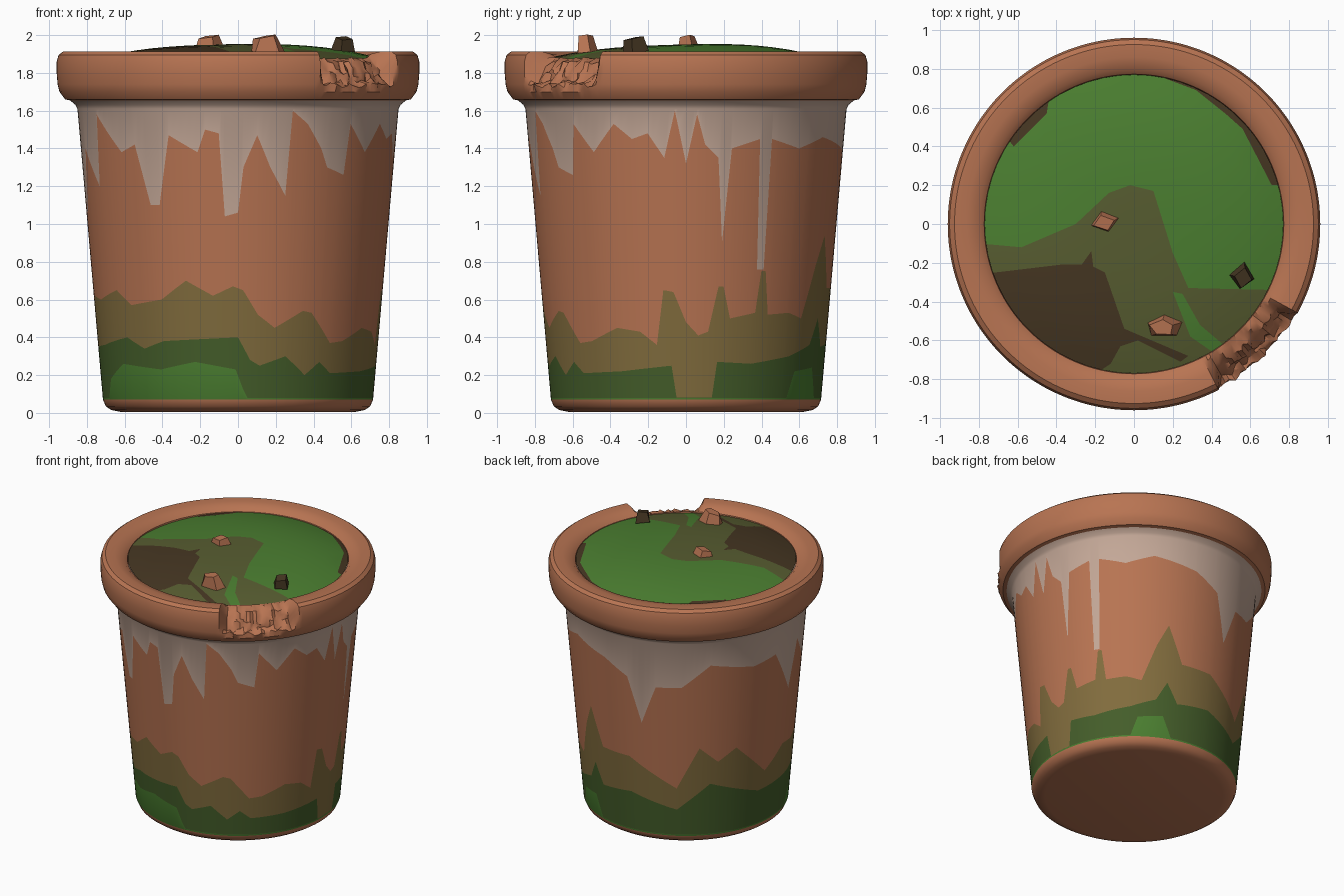
import bpy, bmesh, math, random
from mathutils import Vector, geometry

random.seed(4)
if "Cube" in bpy.data.objects:
    bpy.data.objects.remove(bpy.data.objects["Cube"])


def material(name, rgb):
    mat = bpy.data.materials.new(name)
    mat.use_nodes = True
    mat.diffuse_color = (*rgb, 1)
    mat.node_tree.nodes["Principled BSDF"].inputs["Base Color"].default_value = (*rgb, 1)
    return mat


terracotta = material("terracotta", (0.48, 0.175, 0.085))
limewash = material("limewash", (0.55, 0.39, 0.31))
stain = material("olive stain", (0.22, 0.15, 0.047))
algae = material("dark algae", (0.058, 0.11, 0.023))
bright_moss = material("bright moss", (0.07, 0.21, 0.03))
dull_moss = material("dull moss", (0.095, 0.108, 0.03))
soil = material("soil", (0.06, 0.037, 0.016))


def finish(name, bm, materials, angle=40):
    mesh = bpy.data.meshes.new(name)
    bm.to_mesh(mesh)
    bm.free()
    obj = bpy.data.objects.new(name, mesh)
    bpy.context.collection.objects.link(obj)
    for mat in materials:
        mesh.materials.append(mat)
    bpy.ops.object.select_all(action="DESELECT")
    obj.select_set(True)
    bpy.context.view_layer.objects.active = obj
    if angle:
        bpy.ops.object.shade_smooth_by_angle(angle=math.radians(angle))
    return obj


def lathe(angles, section, paint):
    """Sweep section(angle) -> [(radius, height)] round the axis, angle zero at the front."""
    bm = bmesh.new()
    columns = []
    for a in angles:
        s, c = math.sin(math.radians(a)), math.cos(math.radians(a))
        columns.append([bm.verts.new((r * s, -r * c, z)) for r, z in section(a)])
    for left, right in zip(columns, columns[1:] + columns[:1]):
        for k in range(len(left) - 1):
            face = bm.faces.new((left[k], right[k], right[k + 1], left[k + 1]))
            face.material_index = paint[k]
    return bm, columns


def edge_height(points, a):
    """Height of a ragged paint edge at an angle, joining (angle, percent) points."""
    loop = points + [(points[0][0] + 360, points[0][1])]
    a = a if a >= points[0][0] else a + 360
    for (a0, z0), (a1, z1) in zip(loop, loop[1:]):
        if a0 <= a <= a1:
            return (z0 + (z1 - z0) * (a - a0) / (a1 - a0)) / 100


# Ragged edges of the painted bands on the wall
wash_edge = [(0, 106), (2, 130), (7, 147), (12, 130), (18, 115), (20, 160), (26, 153),
             (32, 140), (35, 130), (43, 126), (45, 153), (54, 138), (63, 153), (70, 145),
             (76, 148), (82, 135), (86, 160), (90, 132), (94, 158), (97, 142), (102, 135),
             (104, 90), (107, 140), (118, 145), (119, 76), (122, 76), (123, 145), (136, 140),
             (150, 146), (172, 140), (185, 130), (192, 95), (200, 125), (213, 126), (227, 143),
             (250, 136), (264, 139), (278, 105), (284, 140), (296, 120), (298, 158), (312, 138),
             (319, 142), (325, 110), (329, 110), (334, 147), (345, 138), (348, 150), (353, 148),
             (355, 104)]
stain_edge = [(2, 65), (8, 52), (15, 45), (27, 54), (31, 53), (41, 37), (48, 38), (61, 45),
              (71, 43), (78, 36), (81, 65), (85, 64), (90, 48), (95, 41), (99, 43), (103, 67),
              (105, 67), (108, 50), (119, 53), (121, 75), (123, 75), (125, 52), (136, 53),
              (144, 50), (152, 78), (158, 94), (166, 66), (184, 66), (210, 45), (222, 77),
              (232, 65), (242, 74), (262, 48), (277, 62), (288, 60), (303, 65), (312, 57),
              (328, 60), (339, 70), (350, 62), (358, 67)]
algae_edge = [(0, 40), (5, 28), (9, 25), (20, 30), (29, 20), (36, 27), (42, 21), (62, 22),
              (84, 25), (86, 8), (101, 8), (103, 27), (118, 26), (138, 30), (152, 36),
              (158, 50), (164, 35), (184, 38), (210, 28), (228, 48), (258, 34), (288, 36),
              (308, 40), (318, 34), (328, 38)]
bright_edge = [(2, 13), (4, 8), (138, 8), (142, 22), (156, 24), (161, 8), (288, 8),
               (292, 18), (304, 26), (326, 23), (342, 27), (359, 23)]


def wall_section(a):
    heights = [0.07]
    for points in (bright_edge, algae_edge, stain_edge, wash_edge):
        heights.append(max(heights[-1] + 0.0006, edge_height(points, a)))
    heights.append(1.61)
    wall = [(0.715 + 0.135 * (z - 0.07) / 1.54, z) for z in heights]
    return [(0.62, 0.005), (0.67, 0.015), (0.70, 0.035)] + wall + [(0.86, 1.63), (0.89, 1.655)]


# Tapered wall with stained foot and dripping limewash
marks = {a for points in (wash_edge, stain_edge, algae_edge, bright_edge) for a, z in points}
wall_angles = sorted(marks | set(range(0, 360, 3)))
bm, columns = lathe(wall_angles, wall_section, [0, 0, 0, 1, 2, 3, 0, 4, 4, 4])
bm.faces.new([column[0] for column in reversed(columns)])
finish("pot_wall", bm, [terracotta, bright_moss, algae, stain, limewash])

# Rolled rim with a broken notch
rim_profile = [(0.87, 1.65), (0.915, 1.66), (0.945, 1.70), (0.955, 1.74), (0.96, 1.80),
               (0.96, 1.86), (0.95, 1.895), (0.925, 1.914), (0.86, 1.914), (0.80, 1.90),
               (0.772, 1.875), (0.765, 1.83)]
broken_profile = rim_profile[:3] + [(0.95, 1.735), (0.915, 1.745), (0.895, 1.76), (0.885, 1.79),
                                    (0.87, 1.82), (0.845, 1.85), (0.80, 1.87)] + rim_profile[10:]


def rim_section(a):
    broken = max(0, min(1, (17 - abs(a - 44)) / 2.5))
    section = []
    for k, (whole, chip) in enumerate(zip(rim_profile, broken_profile)):
        rough = 0.014 * broken if 3 <= k <= 9 else 0
        section.append([w + (c - w) * broken + random.uniform(-rough, rough)
                        for w, c in zip(whole, chip)])
    return section


rim_angles = [a * 1.5 for a in range(240)]
bm, columns = lathe(rim_angles, rim_section, [0] * len(rim_profile))
finish("rim", bm, [terracotta], 35)

# Domed moss bed, with patches cut in as outlines
patches = [
    (1, [(-0.8, -0.1), (-0.58, -0.12), (-0.3, 0), (-0.13, 0.16), (-0.02, 0.2), (0.1, 0.17),
         (0.2, -0.15), (0.28, -0.33), (0.72, -0.34), (0.7, -0.8), (-0.8, -0.8)]),
    (2, [(-0.8, -0.26), (-0.38, -0.21), (-0.27, -0.21), (-0.22, -0.14), (-0.21, -0.22),
         (-0.15, -0.25), (-0.05, -0.54), (0.28, -0.68), (0.24, -0.71), (0.02, -0.6),
         (-0.07, -0.63), (-0.12, -0.72), (-0.24, -0.8), (-0.8, -0.8)]),
    (0, [(0.2, -0.35), (0.25, -0.36), (0.34, -0.52), (0.47, -0.63), (0.42, -0.67),
         (0.29, -0.58)]),
    (2, [(0.14, 0.8), (0.16, 0.75), (0.32, 0.69), (0.47, 0.57), (0.56, 0.49), (0.71, 0.2),
         (0.8, 0.2), (0.6, 0.8)]),
    (2, [(-0.62, 0.4), (-0.45, 0.57), (-0.43, 0.7), (-0.7, 0.5)]),
]


def inside(p, outline):
    hit = False
    for (x0, y0), (x1, y1) in zip(outline, outline[1:] + outline[:1]):
        if (y0 > p.y) != (y1 > p.y) and p.x < x0 + (x1 - x0) * (p.y - y0) / (y1 - y0):
            hit = not hit
    return hit


def bed_height(x, y):
    d = math.hypot(x, y) / 0.77
    return 1.947 - 0.075 * d ** 3 + 0.008 * math.sin(3 * x + 1) * math.cos(4 * y - 1)


def add_loop(outline):
    start = len(points)
    points.extend(Vector(p) for p in outline)
    n = len(outline)
    edges.extend((start + i, start + (i + 1) % n) for i in range(n))


points, edges = [Vector((0, 0))], []
for ring in range(1, 11):
    turns = [math.tau * i / 60 for i in range(60)]
    add_loop([(0.077 * ring * math.cos(t), 0.077 * ring * math.sin(t)) for t in turns])
for index, outline in patches:
    add_loop(outline)
flat, _, triangles, *_ = geometry.delaunay_2d_cdt(points, edges, [], 0, 0.0001)
bm = bmesh.new()
verts = [bm.verts.new((p.x, p.y, bed_height(p.x, p.y))) for p in flat]
for tri in triangles:
    middle = sum((flat[i] for i in tri), Vector((0, 0))) / 3
    if middle.length < 0.77:
        face = bm.faces.new([verts[i] for i in tri])
        for index, outline in patches:
            if inside(middle, outline):
                face.material_index = index
bmesh.ops.delete(bm, geom=[v for v in bm.verts if not v.link_faces], context="VERTS")
finish("moss_bed", bm, [bright_moss, dull_moss, soil])


# Loose shards lying on the moss
def shard(name, sides, place, size, turn, mat):
    bm = bmesh.new()
    bmesh.ops.create_cone(bm, cap_ends=True, segments=sides, radius1=1, radius2=0.7, depth=1)
    for v in bm.verts:
        v.co.x += random.uniform(-0.12, 0.12)
        v.co.z += 0.2 * v.co.x * v.co.z
    obj = finish(name, bm, [mat], 0)
    obj.location, obj.scale = place, size
    obj.rotation_euler = (0.1, -0.1, math.radians(turn))


shard("shard_middle", 4, (-0.15, 0.01, 1.96), (0.075, 0.06, 0.065), 15, terracotta)
shard("shard_front", 5, (0.15, -0.53, 1.95), (0.095, 0.06, 0.085), 0, terracotta)
shard("dark_stone", 4, (0.56, -0.27, 1.95), (0.075, 0.065, 0.07), 80, soil)
